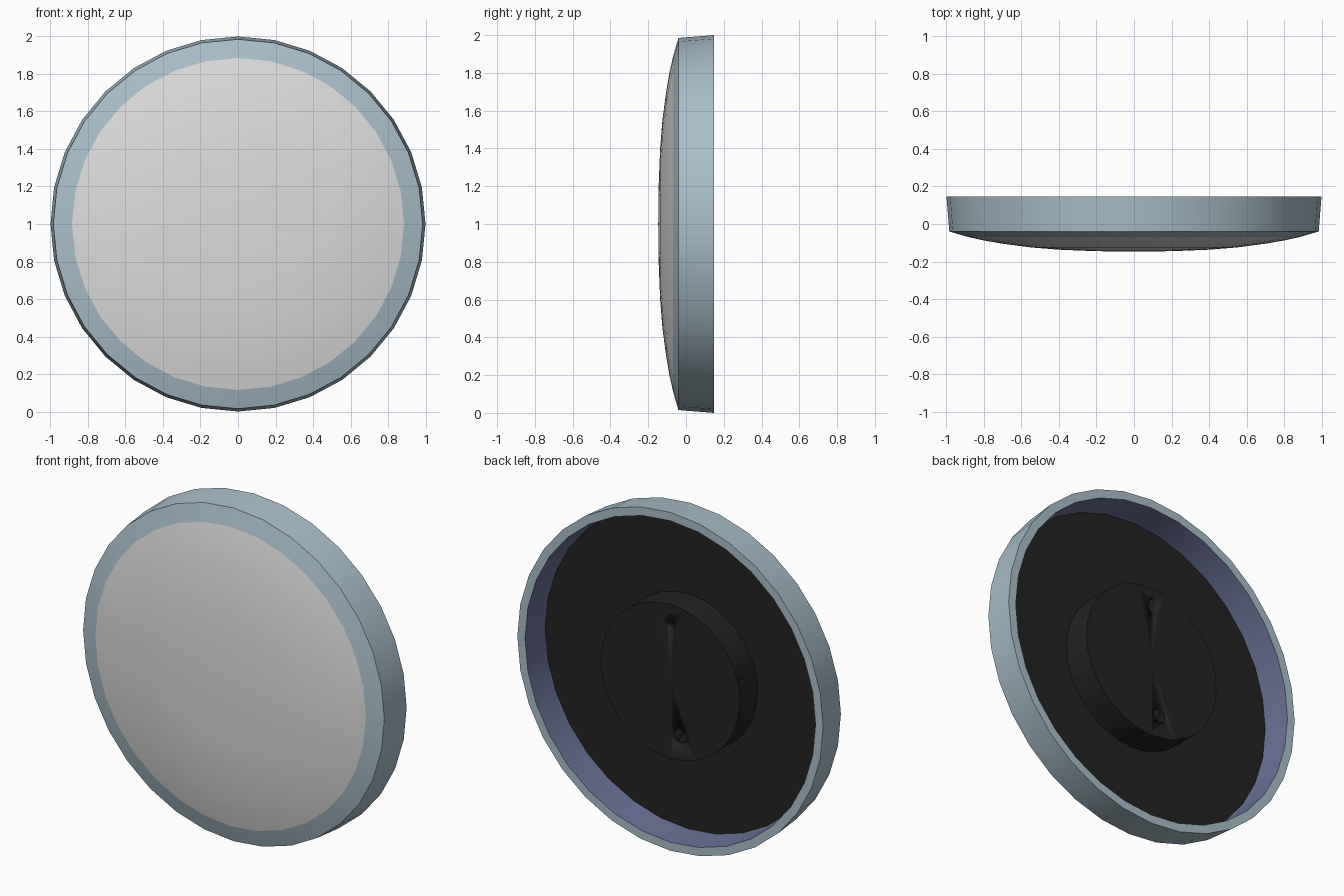
import bpy, bmesh
from math import cos, sin, pi, radians

cube = bpy.data.objects.get("Cube")
if cube:
    bpy.data.objects.remove(cube, do_unlink=True)


def material(name, r, g, b):
    m = bpy.data.materials.new(name)
    m.use_nodes = True
    m.diffuse_color = (r, g, b, 1)
    m.node_tree.nodes["Principled BSDF"].inputs["Base Color"].default_value = (r, g, b, 1)
    return m


pale_grey = material("pale grey", 0.72, 0.72, 0.72)
blue_grey = material("blue grey", 0.40, 0.52, 0.59)
slate = material("slate violet", 0.14, 0.16, 0.30)
black = material("black", 0.016, 0.016, 0.016)


def activate(ob):
    bpy.ops.object.select_all(action="DESELECT")
    ob.select_set(True)
    bpy.context.view_layer.objects.active = ob


def lathe(name, profile, mat, cx=0, cz=1, sides=32):
    """Spin (radius, y) points about the y axis, ordered front to back round the outside."""
    bm = bmesh.new()
    rings = [[bm.verts.new((cx + r * cos(2 * pi * i / sides), y, cz + r * sin(2 * pi * i / sides)))
              for i in range(sides)] for r, y in profile]
    for a, b in zip(rings, rings[1:]):
        for i in range(sides):
            j = (i + 1) % sides
            bm.faces.new((a[i], b[i], b[j], a[j]))
    bmesh.ops.remove_doubles(bm, verts=bm.verts, dist=1e-5)
    me = bpy.data.meshes.new(name)
    bm.to_mesh(me)
    bm.free()
    me.materials.append(mat)
    ob = bpy.data.objects.new(name, me)
    bpy.context.collection.objects.link(ob)
    activate(ob)
    bpy.ops.object.shade_smooth_by_angle(angle=radians(30))
    return ob


def block(name, size, location, mat):
    bpy.ops.mesh.primitive_cube_add(size=1, location=location)
    ob = bpy.context.object
    ob.name = name
    ob.scale = size
    ob.data.materials.append(mat)
    return ob


def cut(target, cutter):
    cutter.hide_render = True
    mod = target.modifiers.new("cut", "BOOLEAN")
    mod.operation = "DIFFERENCE"
    mod.solver = "EXACT"
    mod.object = cutter
    activate(target)
    bpy.ops.object.modifier_apply(modifier=mod.name)
    bpy.data.objects.remove(cutter, do_unlink=True)


def cylinder(name, r, y0, y1, mat, **kw):
    return lathe(name, [(0, y0), (r, y0), (r, y1), (0, y1)], mat, **kw)


# Domed front face
lathe("front_dome", [(0, -0.147), (0.2, -0.145), (0.4, -0.137), (0.55, -0.125),
                     (0.7, -0.105), (0.8, -0.088), (0.885, -0.069)], pale_grey)

# Case: sloped bezel, drafted side, back lip and inner wall
case = lathe("case", [(0.885, -0.069), (0.975, -0.043), (0.985, -0.04),
                      (1.0, 0.147), (0.95, 0.147), (0.935, -0.02)], blue_grey)
case.data.materials.append(slate)
for f in case.data.polygons:
    inward = f.normal.x * f.center.x + f.normal.z * (f.center.z - 1) < -0.5
    f.material_index = 1 if inward else 0

# Back plate and raised movement housing
lathe("back_plate", [(0.935, -0.02), (0, -0.02)], black)
housing = cylinder("movement_housing", 0.455, -0.04, 0.146, black)

# Hanging keyhole: round entry with a narrow slot above
cut(housing, cylinder("keyhole_cutter", 0.023, 0.11, 0.2, black, cz=1.33, sides=16))
cut(housing, block("slot_cutter", (0.02, 0.09, 0.06), (0, 0.155, 1.365), black))

# Setting wheel sunk in a round recess
wheel_x, wheel_z = -0.06, 0.69
cut(housing, cylinder("recess_cutter", 0.05, 0.11, 0.2, black, cx=wheel_x, cz=wheel_z, sides=16))
cylinder("setting_wheel", 0.042, 0.10, 0.135, black, cx=wheel_x, cz=wheel_z, sides=16)
grip = block("wheel_grip", (0.012, 0.012, 0.07), (wheel_x, 0.138, wheel_z), black)
grip.rotation_euler.y = radians(-30)
